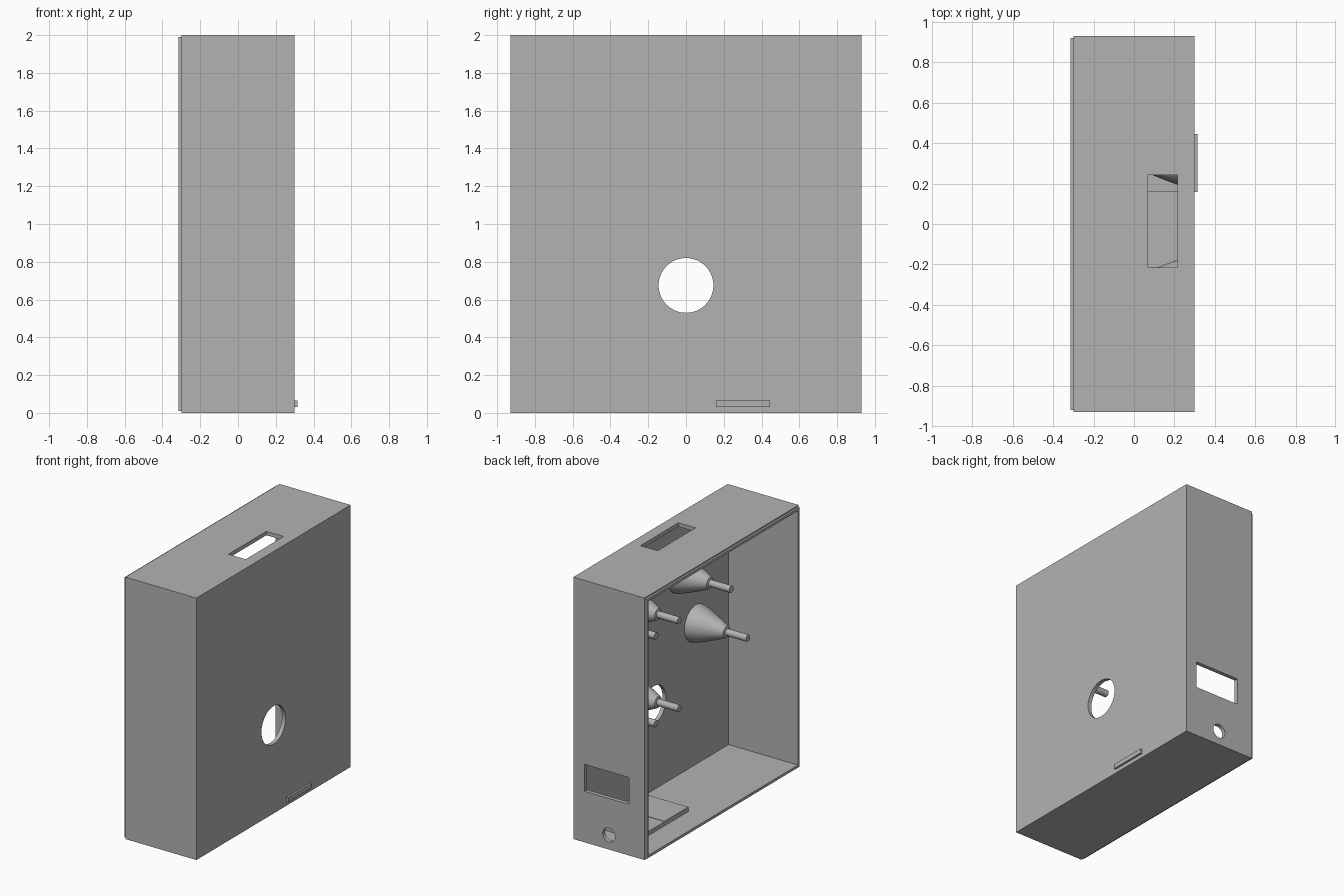
import bpy
import bmesh
from math import cos, sin, tau

cube = bpy.data.objects.get("Cube")
if cube:
    bpy.data.objects.remove(cube)

grey = bpy.data.materials.new("grey_plastic")
grey.use_nodes = True
colour = (0.45, 0.45, 0.45, 1)
grey.diffuse_color = colour
grey.node_tree.nodes["Principled BSDF"].inputs["Base Color"].default_value = colour

WALL = 0.03
HALF_X, HALF_Y, HEIGHT = 0.30, 0.93, 2.0


def finish(name, bm):
    bmesh.ops.recalc_face_normals(bm, faces=bm.faces)
    mesh = bpy.data.meshes.new(name)
    bm.to_mesh(mesh)
    bm.free()
    mesh.materials.append(grey)
    obj = bpy.data.objects.new(name, mesh)
    bpy.context.collection.objects.link(obj)
    return obj


def box(name, lo, hi):
    bm = bmesh.new()
    bmesh.ops.create_cube(bm, size=1)
    for v in bm.verts:
        v.co = [a + (c + 0.5) * (b - a) for a, b, c in zip(lo, hi, v.co)]
    return finish(name, bm)


def lathe(name, profile, y, z, sides=48):
    """Turn (x, radius) points about an axis along x, with closed ends."""
    bm = bmesh.new()
    rings = [[bm.verts.new((x, y + r * cos(tau * i / sides), z + r * sin(tau * i / sides)))
              for i in range(sides)] for x, r in profile]
    for a, b in zip(rings, rings[1:]):
        for i in range(sides):
            j = (i + 1) % sides
            bm.faces.new((a[i], a[j], b[j], b[i]))
    bm.faces.new(rings[0])
    bm.faces.new(rings[-1])
    return finish(name, bm)


def cut(target, cutter):
    mod = target.modifiers.new(cutter.name, "BOOLEAN")
    mod.operation = "DIFFERENCE"
    mod.solver = "EXACT"
    mod.object = cutter
    bpy.context.view_layer.objects.active = target
    bpy.ops.object.modifier_apply(modifier=mod.name)
    bpy.data.objects.remove(cutter)


# Case: a box with a rebated lip, hollowed from the open side
case = box("case", (-HALF_X, -HALF_Y, 0), (HALF_X, HALF_Y, HEIGHT))
inset = 0.01
lip = box("lip", (-0.315, inset - HALF_Y, inset), (-HALF_X, HALF_Y - inset, HEIGHT - inset))
for part in (case, lip):
    cut(part, box("hollow", (-0.5, WALL - HALF_Y, WALL),
                  (HALF_X - WALL, HALF_Y - WALL, HEIGHT - WALL)))

# Openings in the case
cut(case, box("top_slot", (0.07, -0.215, 1.9), (0.215, 0.243, 2.1)))
cut(case, box("back_window", (-0.168, 0.85, 0.39), (0.206, 1.0, 0.595)))
cut(case, lathe("side_hole", [(0.2, 0.145), (0.4, 0.145)], 0, 0.675, 64))
port = lathe("back_port", [(-0.1, 0.053), (0.1, 0.053)], 0, 0)
port.rotation_euler.z = tau / 4
port.location = (0, HALF_Y, 0.11)
bpy.context.view_layer.update()
cut(case, port)

# Bell-shaped knobs with spindles on the inside of the side wall
bell = [(0.272, 0.139), (0.25, 0.137), (0.215, 0.127), (0.17, 0.111),
        (0.12, 0.091), (0.06, 0.067), (0.01, 0.043), (0.005, 0.026), (-0.17, 0.026)]
spots = [(-0.505, 1.11), (-0.305, 1.56), (0.322, 1.56),
         (0.322, 0.89), (0.602, 1.55), (0.602, 0.88)]
knobs = [lathe(f"knob_{i + 1}", bell, y, z) for i, (y, z) in enumerate(spots)]

# Board on the floor, with its edge showing through the side wall
box("floor_board", (-0.13, 0.158, WALL), (0.315, 0.445, 0.065))
box("floor_board_rear", (-0.13, 0.445, WALL), (HALF_X - WALL, 0.74, 0.062))

# Smooth the round parts, keeping edges sharp
bpy.ops.object.select_all(action="DESELECT")
for obj in knobs + [case]:
    obj.select_set(True)
bpy.context.view_layer.objects.active = case
bpy.ops.object.shade_smooth_by_angle(angle=0.5)
